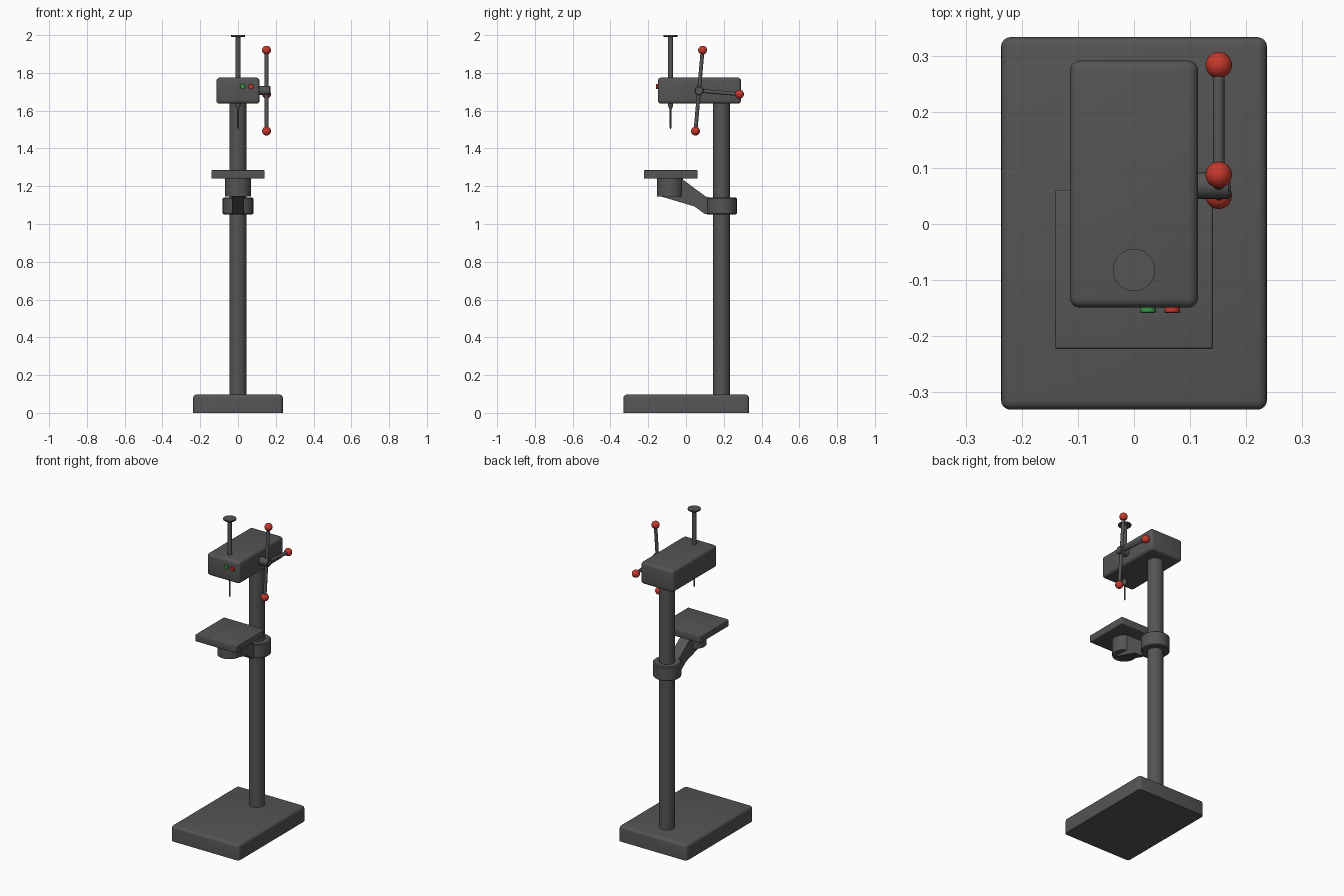
import bpy, bmesh
from math import radians, cos, sin
from mathutils import Vector

if "Cube" in bpy.data.objects:
    bpy.data.objects.remove(bpy.data.objects["Cube"])


def material(name, color):
    m = bpy.data.materials.new(name)
    m.diffuse_color = (*color, 1)
    m.use_nodes = True
    m.node_tree.nodes["Principled BSDF"].inputs["Base Color"].default_value = m.diffuse_color
    return m


DARK = material("dark_iron", (0.09, 0.09, 0.09))
RED = material("red", (0.55, 0.04, 0.025))
GREEN = material("green", (0.04, 0.3, 0.06))


def finish(name, bm, mat=DARK):
    bmesh.ops.recalc_face_normals(bm, faces=bm.faces)
    me = bpy.data.meshes.new(name)
    bm.to_mesh(me)
    bm.free()
    ob = bpy.data.objects.new(name, me)
    bpy.context.collection.objects.link(ob)
    me.materials.append(mat)
    bpy.ops.object.select_all(action='DESELECT')
    ob.select_set(True)
    bpy.context.view_layer.objects.active = ob
    bpy.ops.object.shade_smooth_by_angle(angle=radians(35))
    return ob


def box(name, lo, hi, radius, keep_bottom=False):
    lo, hi = Vector(lo), Vector(hi)
    bm = bmesh.new()
    bmesh.ops.create_cube(bm, size=1)
    for v in bm.verts:
        v.co = (lo + hi) / 2 + v.co * (hi - lo)
    edges = [e for e in bm.edges
             if not (keep_bottom and all(v.co.z < lo.z + 1e-5 for v in e.verts))]
    bmesh.ops.bevel(bm, geom=edges, offset=radius, segments=4, profile=0.5,
                    affect='EDGES')
    return finish(name, bm)


def lathe(name, profile, origin, axis=(0, 0, 1), mat=DARK, steps=48):
    """Spin (radius, height) points around an axis through origin."""
    turn = Vector((0, 0, 1)).rotation_difference(Vector(axis))
    bm = bmesh.new()
    rings = []
    for r, h in profile:
        rings.append([bm.verts.new(Vector(origin) + turn @ Vector(
            (r * cos(radians(360 * i / steps)), r * sin(radians(360 * i / steps)), h)))
            for i in range(steps)])
    for a, b in zip(rings, rings[1:]):
        for i in range(steps):
            j = (i + 1) % steps
            bm.faces.new((a[i], a[j], b[j], b[i]))
    bm.faces.new(rings[0])
    bm.faces.new(rings[-1])
    return finish(name, bm, mat)


# Base, column and drill head
COL_Y, QUILL_Y = 0.188, -0.082
box("base", (-0.237, -0.331, 0), (0.237, 0.333, 0.097), 0.017, keep_bottom=True)
lathe("column", [(0.045, 0.08), (0.045, 1.66)], (0, COL_Y, 0))
box("drill_head", (-0.114, -0.149, 1.637), (0.114, 0.291, 1.775), 0.017)

# Quill rod with flat cap, chuck and drill bit
lathe("quill_rod", [(0.014, 1.76), (0.014, 1.995)], (0, QUILL_Y, 0))
lathe("quill_cap", [(0.0345, 1.99), (0.0375, 1.993), (0.0375, 2.0)], (0, QUILL_Y, 0))
lathe("chuck", [(0.014, 1.65), (0.014, 1.627), (0.005, 1.605)], (0, QUILL_Y, 0))
lathe("drill_bit", [(0.005, 1.62), (0.005, 1.512), (0.001, 1.503)], (0, QUILL_Y, 0), steps=24)

# Work table, its boss, and the collar on the column
box("work_table", (-0.141, -0.223, 1.24), (0.141, 0.061, 1.285), 0.005)
lathe("table_boss", [(0.069, 1.145), (0.069, 1.245)], (0, QUILL_Y - 0.003, 0))
lathe("column_collar", [(0.076, 1.05), (0.081, 1.055), (0.081, 1.135), (0.076, 1.14)],
      (0, COL_Y, 0))

# Support arm: side profile extruded across x
profile = [(-0.13, 1.145), (0.045, 1.093), (0.1, 1.052), (0.135, 1.052),
           (0.135, 1.138), (0.105, 1.145), (-0.022, 1.239), (-0.06, 1.239)]
bm = bmesh.new()
face = bm.faces.new([bm.verts.new((-0.033, y, z)) for y, z in profile])
ext = bmesh.ops.extrude_face_region(bm, geom=[face])["geom"]
bmesh.ops.translate(bm, vec=(0.066, 0, 0),
                    verts=[g for g in ext if isinstance(g, bmesh.types.BMVert)])
finish("support_arm", bm)

# Feed handle: hub plus three knobbed spokes, the fourth place left empty
HUB = Vector((0.151, 0.069, 1.706))
lathe("handle_hub", [(0.024, 0.10), (0.024, 0.168), (0.020, 0.172)],
      (0, HUB.y, HUB.z), (1, 0, 0))
for n, deg in enumerate((85, -5, -95), 1):
    d = Vector((0, cos(radians(deg)), sin(radians(deg))))
    lathe(f"handle_spoke_{n}", [(0.01, 0), (0.01, 0.21)], HUB, d, steps=24)
    bm = bmesh.new()
    bmesh.ops.create_uvsphere(bm, u_segments=32, v_segments=16, radius=0.0235)
    bmesh.ops.translate(bm, vec=HUB + d * 0.215, verts=bm.verts)
    finish(f"handle_knob_{n}", bm, RED)

# Start and stop buttons on the front of the head
for name, x, mat in (("start_button", 0.025, GREEN), ("stop_button", 0.068, RED)):
    lathe(name, [(0.014, -0.01), (0.014, 0.008), (0.0125, 0.0095)],
          (x, -0.149, 1.728), (0, -1, 0), mat, steps=32)
